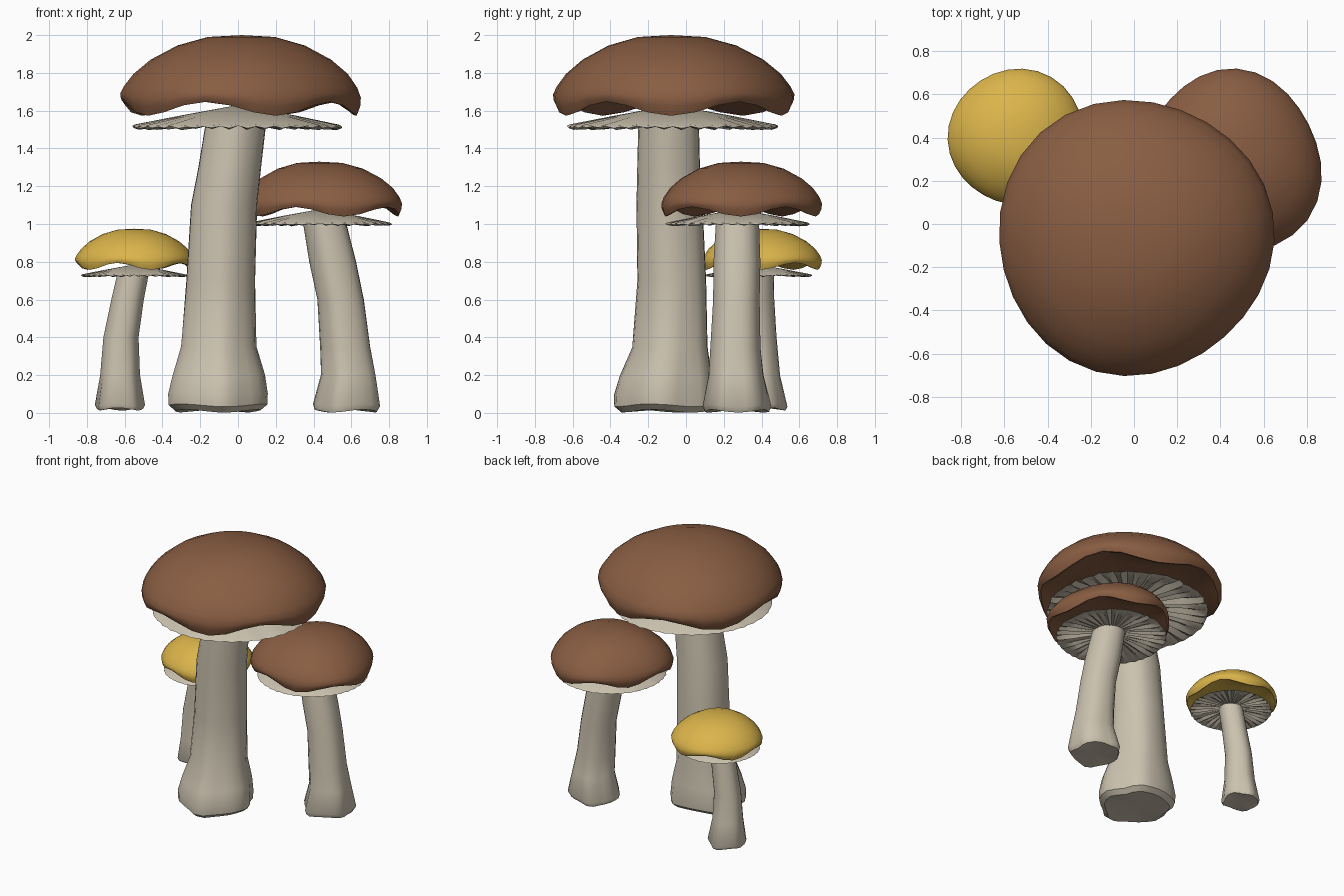
import bpy, random
from math import sin, cos, pi, radians

random.seed(4)
if "Cube" in bpy.data.objects:
    bpy.data.objects.remove(bpy.data.objects["Cube"], do_unlink=True)


def material(name, rgb):
    m = bpy.data.materials.new(name)
    m.use_nodes = True
    m.diffuse_color = (*rgb, 1)
    m.node_tree.nodes["Principled BSDF"].inputs["Base Color"].default_value = (*rgb, 1)
    return m


brown = material("cap brown", (0.25, 0.11, 0.055))
gold = material("cap gold", (0.71, 0.46, 0.07))
cream = material("stem cream", (0.60, 0.54, 0.43))


def loft(name, rings, start, end, mat, angle):
    """Skin a stack of equal rings, closed by a fan to a centre point at each end."""
    n = len(rings[0])
    verts = [v for ring in rings for v in ring] + [start, end]
    first, last = len(verts) - 2, len(verts) - 1
    base = (len(rings) - 1) * n
    faces = []
    for i in range(n):
        j = (i + 1) % n
        faces.append((first, j, i))
        faces.append((last, base + i, base + j))
        for k in range(0, base, n):
            faces.append((k + i, k + j, k + n + j, k + n + i))
    mesh = bpy.data.meshes.new(name)
    mesh.from_pydata(verts, [], faces)
    mesh.materials.append(mat)
    obj = bpy.data.objects.new(name, mesh)
    bpy.context.collection.objects.link(obj)
    bpy.ops.object.select_all(action="DESELECT")
    obj.select_set(True)
    bpy.context.view_layer.objects.active = obj
    bpy.ops.object.shade_smooth_by_angle(angle=radians(angle))
    return obj


def angles(n):
    return [2 * pi * i / n for i in range(n)]


# Cap: radius fraction, height, share of the rim wave; underside first
CAP = [(0.6, 0.17, 0), (0.85, 0.15, 0.6), (0.935, 0.115, 1), (0.965, 0.11, 1),
       (0.995, 0.145, 0.6), (1, 0.18, 0.3), (0.97, 0.225, 0.1), (0.89, 0.295, 0),
       (0.75, 0.37, 0), (0.53, 0.445, 0), (0.28, 0.49, 0)]


def make_cap(name, centre, base, s, outline, mat):
    x, y = centre
    radius, sway, lobe, phase = outline

    def rim(a):
        d = a - radians(phase)
        return radius + sway * cos(d) + lobe * cos(3 * d)

    rings = []
    for f, h, w in CAP:
        rings.append([(x + f * rim(a) * cos(a), y + f * rim(a) * sin(a),
                       base + s * (h - 0.037 * w * cos(5 * a))) for a in angles(30)])
    loft(name, rings, (x, y, base + s * 0.18), (x, y, base + s * 0.5), mat, 50)


# Gills: a shallow cone with radial creases below
def make_gills(name, centre, base, s):
    x, y = centre
    n = 72
    jitter = [random.uniform(-1, 1) for _ in range(n)]
    rings = []
    for r, h, crease in [(0.2, 0.04, 0.004), (0.4, 0.028, 0.013), (0.53, 0.01, 0.008),
                         (0.555, 0.013, 0.004), (0.54, 0.024, 0.002), (0.3, 0.075, 0)]:
        ring = []
        for i, a in enumerate(angles(n)):
            fold = crease * ((-1) ** i + 0.7 * jitter[i])
            rr = s * (r + (0.006 * jitter[i] if r > 0.5 else 0))
            ring.append((x + rr * cos(a), y + rr * sin(a), base + s * (h + fold)))
        rings.append(ring)
    loft(name, rings, (x, y, base + s * 0.05), (x, y, base + s * 0.13), cream, 30)


# Stem: rings of height, centre x, centre y and radius, lobed towards the foot
def make_stem(name, path, phase):
    height = path[-1][0]
    rings = []
    for z, x, y, r in path:
        foot = max(0, 1 - 2.5 * z / height)
        ring = []
        for a in angles(24):
            k = 1 + (0.015 + 0.04 * foot) * cos(5 * a + phase) + 0.025 * foot * cos(8 * a - phase)
            lift = 0.008 * foot * cos(3 * a + phase)
            ring.append((x + r * k * cos(a), y + r * k * sin(a), z + lift))
        rings.append(ring)
    z, x, y, r = path[0]
    top = path[-1]
    loft(name, rings, (x, y, z + 0.01), (top[1], top[2], top[0] + 0.01), cream, 40)


make_stem("large_stem", [
    (0.01, -0.11, -0.11, 0.22), (0.04, -0.11, -0.11, 0.255), (0.1, -0.11, -0.11, 0.258),
    (0.2, -0.105, -0.1, 0.24), (0.35, -0.105, -0.08, 0.198), (0.7, -0.093, -0.073, 0.182),
    (1.1, -0.075, -0.085, 0.175), (1.3, -0.045, -0.09, 0.166), (1.55, -0.01, -0.09, 0.16)], 1)
make_gills("large_gills", (0, -0.07), 1.5, 1)
make_cap("large_cap", (0.02, -0.08), 1.5, 1, (0.637, 0.028, 0.013, 130), brown)

make_stem("medium_stem", [
    (0.01, 0.575, 0.27, 0.165), (0.04, 0.58, 0.27, 0.178), (0.2, 0.588, 0.265, 0.145),
    (0.35, 0.57, 0.262, 0.133), (0.6, 0.545, 0.267, 0.123), (0.8, 0.503, 0.27, 0.124),
    (1.03, 0.455, 0.273, 0.113)], 3)
make_gills("medium_gills", (0.435, 0.275), 0.99, 0.685)
make_cap("medium_cap", (0.43, 0.29), 0.99, 0.68, (0.424, 0.02, 0.018, -36), brown)

make_stem("small_stem", [
    (0.02, -0.625, 0.4, 0.12), (0.04, -0.625, 0.4, 0.13), (0.2, -0.625, 0.39, 0.105),
    (0.4, -0.62, 0.385, 0.093), (0.6, -0.585, 0.38, 0.086), (0.75, -0.553, 0.38, 0.083)], 5)
make_gills("small_gills", (-0.55, 0.385), 0.72, 0.505)
make_cap("small_cap", (-0.55, 0.39), 0.72, 0.51, (0.315, 0.015, 0.005, 62), gold)
